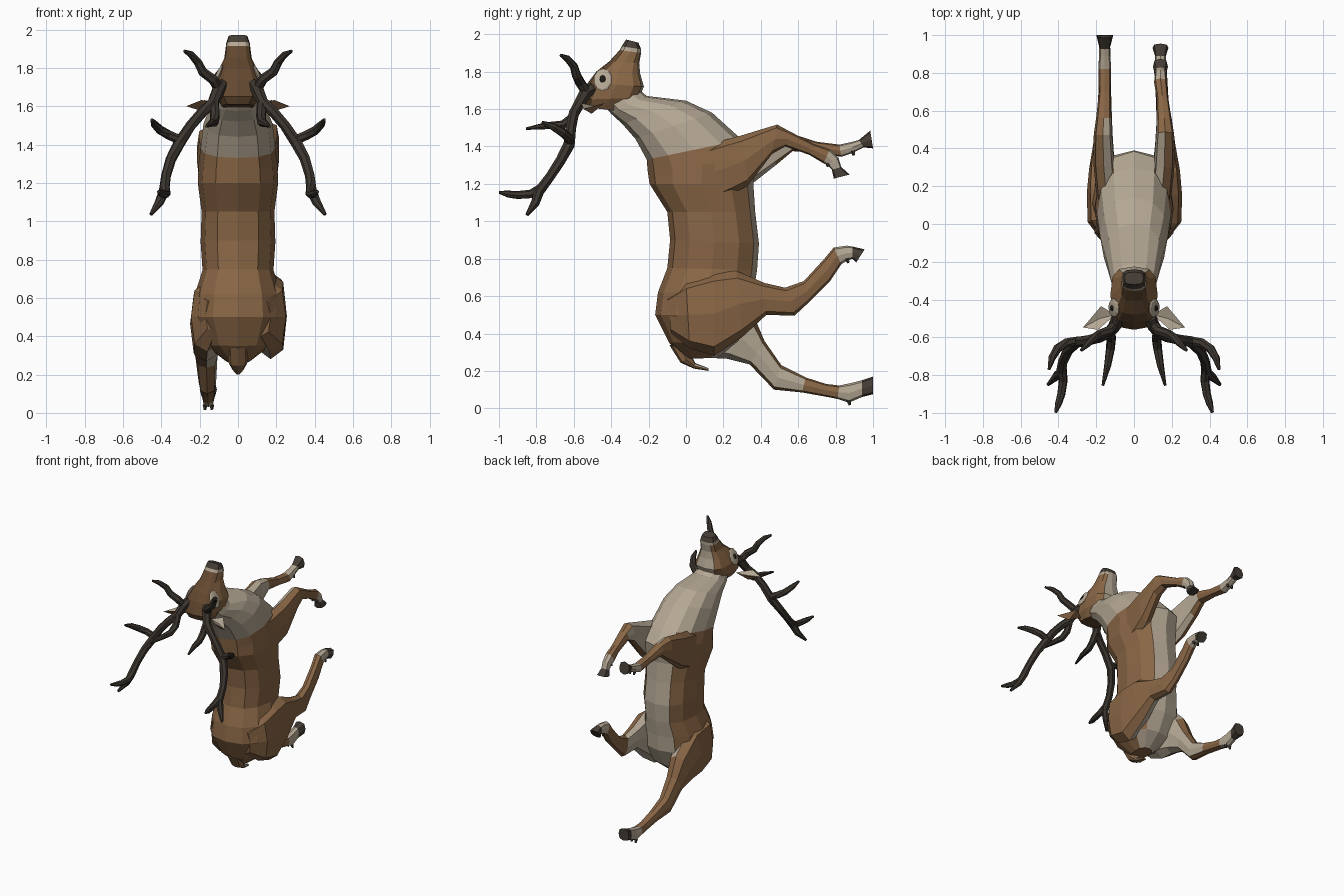
import bpy, bmesh, math
from mathutils import Vector
from mathutils.bvhtree import BVHTree

COLOURS = {
    "coat_brown": (0.25, 0.133, 0.06),
    "forehead_brown": (0.125, 0.065, 0.029),
    "pale_fur": (0.46, 0.39, 0.295),
    "antler_dark": (0.045, 0.036, 0.028),
    "hoof_dark": (0.058, 0.047, 0.036),
    "eye_black": (0.012, 0.01, 0.008),
}
MATS = []
for name, rgb in COLOURS.items():
    m = bpy.data.materials.new(name)
    m.diffuse_color = (*rgb, 1)
    MATS.append(m)
BROWN, FOREHEAD, PALE, ANTLER, HOOF, EYE = range(6)


def finish(name, bm):
    me = bpy.data.meshes.new(name)
    bm.to_mesh(me)
    bm.free()
    for m in MATS:
        me.materials.append(m)
    ob = bpy.data.objects.new(name, me)
    bpy.context.collection.objects.link(ob)
    return ob


def skin_rings(name, rings, rule):
    """Bridge closed rings; rule(segment, side, normal) gives the colour."""
    bm = bmesh.new()
    vs = [[bm.verts.new(p) for p in r] for r in rings]
    n, tags = len(vs[0]), {}
    for i in range(len(vs) - 1):
        for k in range(n):
            j = (k + 1) % n
            f = bm.faces.new((vs[i][k], vs[i][j], vs[i + 1][j], vs[i + 1][k]))
            tags[f] = (i, k)
    tags[bm.faces.new(vs[0])] = (0, 0)
    tags[bm.faces.new(vs[-1])] = (len(vs) - 2, 0)
    bmesh.ops.recalc_face_normals(bm, faces=bm.faces)
    bm.normal_update()
    for f, (i, k) in tags.items():
        f.material_index = rule(i, k, f.normal)
    return finish(name, bm)


def loft(name, stations, rule, n=12, p=0.85):
    """Station: side-profile points a and b (y, z), half width, centre x."""
    rings = []
    for ay, az, by, bz, w, cx in stations:
        ring = []
        for k in range(n):
            t = 2 * math.pi * k / n
            c, s = (math.copysign(abs(v) ** p if abs(v) > 1e-6 else 0, v)
                    for v in (math.cos(t), math.sin(t)))
            ring.append((cx + w * s,
                         (ay + by) / 2 + (ay - by) / 2 * c,
                         (az + bz) / 2 + (az - bz) / 2 * c))
        rings.append(ring)
    return skin_rings(name, rings, rule)


def tube(name, pts, radii, mat, n=7):
    pts = [Vector(q) for q in pts]
    rings = []
    for i, q in enumerate(pts):
        d = (pts[min(i + 1, len(pts) - 1)] - pts[max(i - 1, 0)]).normalized()
        u = d.cross(Vector((1, 0.2, 0.1))).normalized()
        v = d.cross(u)
        rings.append([q + radii[i] * (u * math.cos(a) + v * math.sin(a))
                      for a in (2 * math.pi * k / n for k in range(n))])
    return skin_rings(name, rings, lambda i, k, nrm: mat)


# torso and neck: brown coat, pale belly strip and pale neck
TORSO = [(0.0, .265, .17, .27, .06), (-.09, .35, .28, .36, .175), (-.165, .5, .35, .5, .235),
         (-.15, .62, .36, .62, .225), (-.10, .75, .38, .74, .185), (-.085, .9, .39, .88, .195),
         (-.10, 1.05, .37, 1.05, .19), (-.195, 1.2, .36, 1.2, .21), (-.205, 1.27, .385, 1.34, .205),
         (-.21, 1.33, .3, 1.435, .195), (-.27, 1.44, .14, 1.58, .18), (-.34, 1.52, 0, 1.645, .15),
         (-.4, 1.575, -.21, 1.67, .12), (-.44, 1.62, -.27, 1.72, .1)]


def torso_rule(i, k, n):
    if i >= 9 or k in (5, 6) or (i == 0 and k in (4, 7)):
        return PALE
    return BROWN


loft("torso_and_neck", [(*s, 0) for s in TORSO], torso_rule)

# head with dark forehead, pale chin and dark nose
HEAD = [(-.54, 1.61, -.36, 1.59, .085), (-.56, 1.65, -.25, 1.66, .118), (-.525, 1.74, -.225, 1.72, .125),
        (-.48, 1.8, -.245, 1.79, .098), (-.41, 1.855, -.25, 1.845, .072), (-.355, 1.915, -.24, 1.9, .064),
        (-.345, 1.935, -.24, 1.92, .062), (-.32, 1.972, -.255, 1.955, .05)]


def head_rule(i, k, n):
    if i == 6:
        return HOOF
    if i == 5 or k in (5, 6):
        return PALE
    return FOREHEAD if k in (0, 1, 10, 11) else BROWN


head = loft("head", [(*s, 0) for s in HEAD], head_rule, p=0.65)
bm = bmesh.new()
bm.from_mesh(head.data)
head_tree = BVHTree.FromBMesh(bm)
bm.free()

# tail
loft("tail", [(-.09, .34, .05, .31, .055, 0), (-.03, .245, .03, .28, .05, 0),
              (.04, .213, .05, .242, .03, 0), (.12, .2, .12, .215, .012, 0)],
     lambda i, k, n: PALE if n.z > 0.3 else BROWN, n=8)


def leg(name, stations, inner_to, pale_from):
    """Brown outside, pale inside above the joint, pale fetlock, dark hoof."""
    side = math.copysign(1, stations[0][5])
    last = len(stations) - 2

    def rule(i, k, n):
        if i == last:
            return HOOF
        if i >= pale_from or (i < inner_to and n.x * side < -0.4):
            return PALE
        return BROWN
    loft(name, stations, rule, n=8, p=0.72)
    # dewclaws behind the fetlock
    ay, az, by, bz, w, cx = stations[-3]
    d = Vector((0, by - ay, bz - az)).normalized()
    for s, label in ((-1, "inner"), (1, "outer")):
        q = Vector((cx + s * .018, by, bz)) - d * .012
        tube(f"{name}_{label}_dewclaw", [q, q + d * .025 + Vector((0, .008, 0))],
             [.013, .007], HOOF, 5)


leg("right_front_leg", [
    (.08, 1.4, .16, 1.1, .055, .14), (.3, 1.46, .33, 1.19, .055, .16), (.487, 1.517, .46, 1.36, .048, .165),
    (.56, 1.478, .53, 1.4, .04, .16), (.68, 1.415, .66, 1.355, .031, .15), (.77, 1.385, .735, 1.31, .034, .14),
    (.815, 1.34, .755, 1.3, .029, .14), (.83, 1.29, .78, 1.275, .029, .14), (.875, 1.25, .79, 1.228, .04, .14)], 3, 5)
leg("left_front_leg", [
    (.08, 1.4, .16, 1.1, .055, -.14), (.3, 1.45, .34, 1.19, .055, -.16), (.47, 1.49, .48, 1.3, .048, -.165),
    (.56, 1.47, .57, 1.375, .04, -.16), (.7, 1.425, .7, 1.365, .031, -.155), (.82, 1.41, .83, 1.345, .034, -.155),
    (.89, 1.425, .89, 1.365, .029, -.155), (.925, 1.435, .95, 1.395, .029, -.155),
    (.985, 1.485, 1.0, 1.39, .043, -.155)], 3, 5)
leg("right_hind_leg", [
    (-.1, .6, -.08, .4, .05, .12), (0, .68, .02, .32, .085, .165), (.15, .73, .15, .28, .085, .17),
    (.27, .735, .3, .38, .073, .17), (.42, .67, .43, .5, .053, .165), (.53, .645, .58, .495, .04, .16),
    (.63, .68, .65, .56, .034, .15), (.74, .8, .77, .68, .032, .145), (.79, .86, .83, .77, .034, .14),
    (.86, .87, .86, .79, .029, .14), (.89, .865, .89, .8, .029, .14), (.955, .85, .91, .78, .042, .14)], 5, 8)
leg("left_hind_leg", [
    (-.1, .6, -.08, .42, .05, -.12), (.02, .68, 0, .32, .085, -.16), (.2, .66, .12, .27, .085, -.165),
    (.36, .5, .22, .265, .073, -.165), (.42, .36, .34, .235, .058, -.165), (.51, .23, .47, .1, .046, -.16),
    (.64, .165, .62, .085, .036, -.155), (.75, .13, .76, .06, .032, -.155), (.82, .122, .81, .05, .034, -.155),
    (.88, .135, .87, .03, .031, -.155), (.94, .15, .94, .06, .029, -.155), (1.0, .17, 1.0, .075, .045, -.155)], 6, 8)

for s, label in ((1, "right"), (-1, "left")):
    # eye: pale patch with dark eyeball, set on the head surface
    loc, nrm, _, _ = head_tree.ray_cast(Vector((s, -.445, 1.757)), Vector((-s, 0, 0)))
    for part, size, mat in (("eye_patch", (.05, .066, .012), PALE), ("eye", (.021, .03, .018), EYE)):
        bm = bmesh.new()
        bmesh.ops.create_uvsphere(bm, u_segments=10, v_segments=6, radius=1)
        for f in bm.faces:
            f.material_index = mat
        ob = finish(f"{label}_{part}", bm)
        ob.scale = size
        ob.location = loc
        ob.rotation_euler = nrm.to_track_quat('Z', 'Y').to_euler()

    # ear: leaf with a pale hollow upper side
    bm = bmesh.new()
    base, e1, tip, e2, hollow, under = [bm.verts.new((s * x, y, z)) for x, y, z in (
        (.1, -.48, 1.615), (.175, -.435, 1.632), (.27, -.548, 1.6),
        (.19, -.56, 1.632), (.18, -.5, 1.608), (.19, -.505, 1.575))]
    rim = (base, e1, tip, e2)
    for i in range(4):
        j = (i + 1) % 4
        bm.faces.new((rim[i], rim[j], hollow)).material_index = PALE
        bm.faces.new((rim[j], rim[i], under)).material_index = BROWN
    bmesh.ops.recalc_face_normals(bm, faces=bm.faces)
    finish(f"{label}_ear", bm)

    # antler: main beam and four tines
    ANTLERS = {
        "beam": ([(.085, -.5, 1.71), (.1, -.535, 1.69), (.13, -.575, 1.62), (.18, -.6, 1.575), (.245, -.615, 1.5),
                  (.305, -.625, 1.41), (.35, -.67, 1.325), (.375, -.725, 1.24), (.385, -.785, 1.16),
                  (.41, -.805, 1.1), (.455, -.85, 1.035)],
                 [.036, .035, .03, .028, .028, .031, .028, .026, .028, .024, .009]),
        "brow_tine": ([(.1, -.53, 1.69), (.13, -.565, 1.74), (.185, -.585, 1.78), (.21, -.6, 1.83),
                       (.245, -.635, 1.87), (.28, -.67, 1.888)], [.027, .027, .025, .022, .018, .008]),
        "second_tine": ([(.125, -.57, 1.63), (.12, -.61, 1.55), (.125, -.66, 1.515), (.14, -.75, 1.51),
                         (.165, -.855, 1.495)], [.026, .026, .024, .019, .007]),
        "third_tine": ([(.295, -.62, 1.42), (.36, -.63, 1.45), (.405, -.66, 1.475), (.435, -.71, 1.505),
                        (.45, -.77, 1.53)], [.025, .025, .024, .02, .008]),
        "fourth_tine": ([(.38, -.77, 1.18), (.375, -.83, 1.145), (.385, -.9, 1.14), (.4, -.95, 1.145),
                         (.415, -.998, 1.155)], [.025, .024, .022, .019, .008]),
    }
    for part, (pts, radii) in ANTLERS.items():
        tube(f"{label}_antler_{part}", [(s * x, y, z) for x, y, z in pts], radii, ANTLER)
